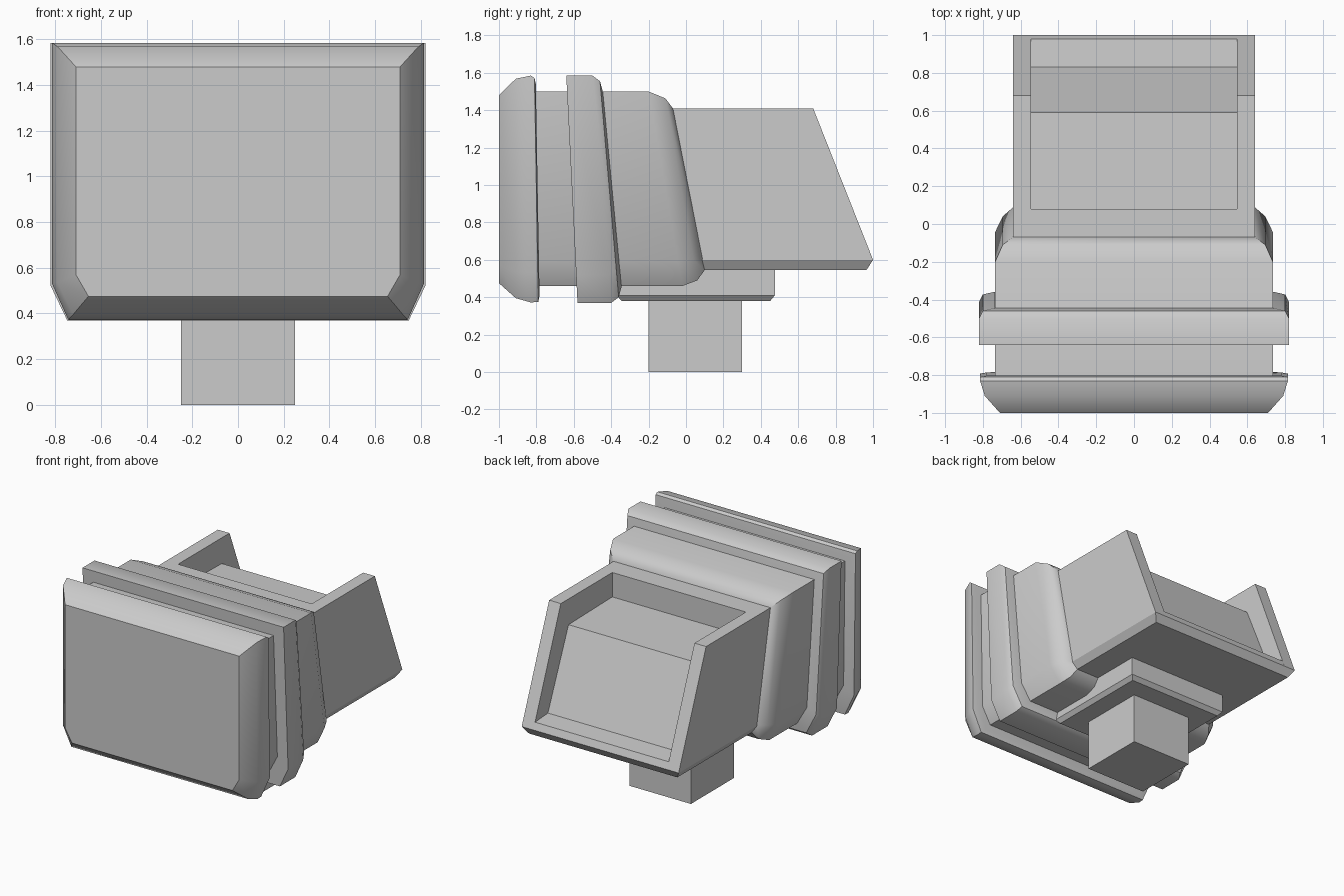
import bpy, bmesh

if "Cube" in bpy.data.objects:
    bpy.data.objects.remove(bpy.data.objects["Cube"])


def loft(name, rings, smooth=False):
    """Skin a list of equal-length point rings and cap both ends."""
    bm = bmesh.new()
    vs = [[bm.verts.new(p) for p in r] for r in rings]
    n = len(rings[0])
    for a, b in zip(vs, vs[1:]):
        for i in range(n):
            j = (i + 1) % n
            bm.faces.new((a[i], a[j], b[j], b[i]))
    bm.faces.new(vs[0])
    bm.faces.new(vs[-1][::-1])
    bmesh.ops.recalc_face_normals(bm, faces=bm.faces)
    me = bpy.data.meshes.new(name)
    bm.to_mesh(me)
    bm.free()
    ob = bpy.data.objects.new(name, me)
    bpy.context.collection.objects.link(ob)
    if smooth:
        bpy.ops.object.select_all(action='DESELECT')
        ob.select_set(True)
        bpy.context.view_layer.objects.active = ob
        bpy.ops.object.shade_smooth_by_angle(angle=0.66)
    return ob


def section(w, top, bot, y_top, y_bot, cx=0.072, cz=0.15):
    """Leaning outline: square top corners, chamfered bottom corners."""
    def y(z):
        return y_bot + (y_top - y_bot) * (z - bot) / (top - bot)
    half = [(w, top), (w, bot + cz), (w - cx, bot)]
    pts = half + [(-x, z) for x, z in reversed(half)]
    return [(x, y(z), z) for x, z in pts]


def rect(hx, y0, y1, z):
    return [(-hx, y0, z), (hx, y0, z), (hx, y1, z), (-hx, y1, z)]


# Front plate with rounded rim
loft("front_plate", [
    section(0.71, 1.48, 0.475, -1.0, -1.0, 0.055, 0.095),
    section(0.79, 1.568, 0.395, -0.91, -0.91, 0.068, 0.14),
    section(0.815, 1.585, 0.372, -0.83, -0.83, 0.072, 0.16),
    section(0.815, 1.572, 0.375, -0.81, -0.79, 0.072, 0.16),
    section(0.78, 1.54, 0.41, -0.803, -0.783, 0.07, 0.15),
], True)

# Main body, tapering at the slanted rear end
loft("body", [
    section(0.735, 1.50, 0.46, -0.85, -0.85, 0.07, 0.13),
    section(0.735, 1.50, 0.46, -0.20, -0.02, 0.07, 0.13),
    section(0.695, 1.463, 0.49, -0.11, 0.06, 0.06, 0.11),
    section(0.64, 1.41, 0.545, -0.07, 0.10, 0.035, 0.06),
], True)

# Leaning collar around the body
loft("collar", [
    section(0.82, 1.585, 0.37, -0.64, -0.58),
    section(0.82, 1.585, 0.37, -0.50, -0.40),
    section(0.80, 1.555, 0.40, -0.46, -0.36),
    section(0.74, 1.50, 0.455, -0.445, -0.345),
], True)

# Rear housing: stepped middle between two side walls
middle = [(-0.1, 1.41), (0.08, 1.41), (0.08, 1.23), (0.59, 1.22), (0.83, 0.66),
          (0.98, 0.65), (1.0, 0.60), (0.965, 0.545), (0.07, 0.545)]
loft("screen_housing", [[(x, y, z) for y, z in middle] for x in (-0.545, 0.545)])


def wall(x, low):
    pts = [(-0.1, 1.41), (0.68, 1.41), (1.0, 0.60),
           (1.0 - 0.64 * (0.60 - low), low), (0.07, low)]
    return [(x, y, z) for y, z in pts]


side = loft("side_walls", [wall(0.545, 0.545), wall(0.605, 0.545), wall(0.64, 0.599)])
side.modifiers.new("mirror", 'MIRROR')

# Mounting plate and foot
loft("mount_plate", [
    rect(0.39, -0.345, 0.45, 0.38),
    rect(0.415, -0.37, 0.475, 0.41),
    rect(0.415, -0.37, 0.475, 0.56),
])
loft("foot", [rect(0.25, -0.2, 0.3, 0.0), rect(0.25, -0.2, 0.3, 0.40)])
